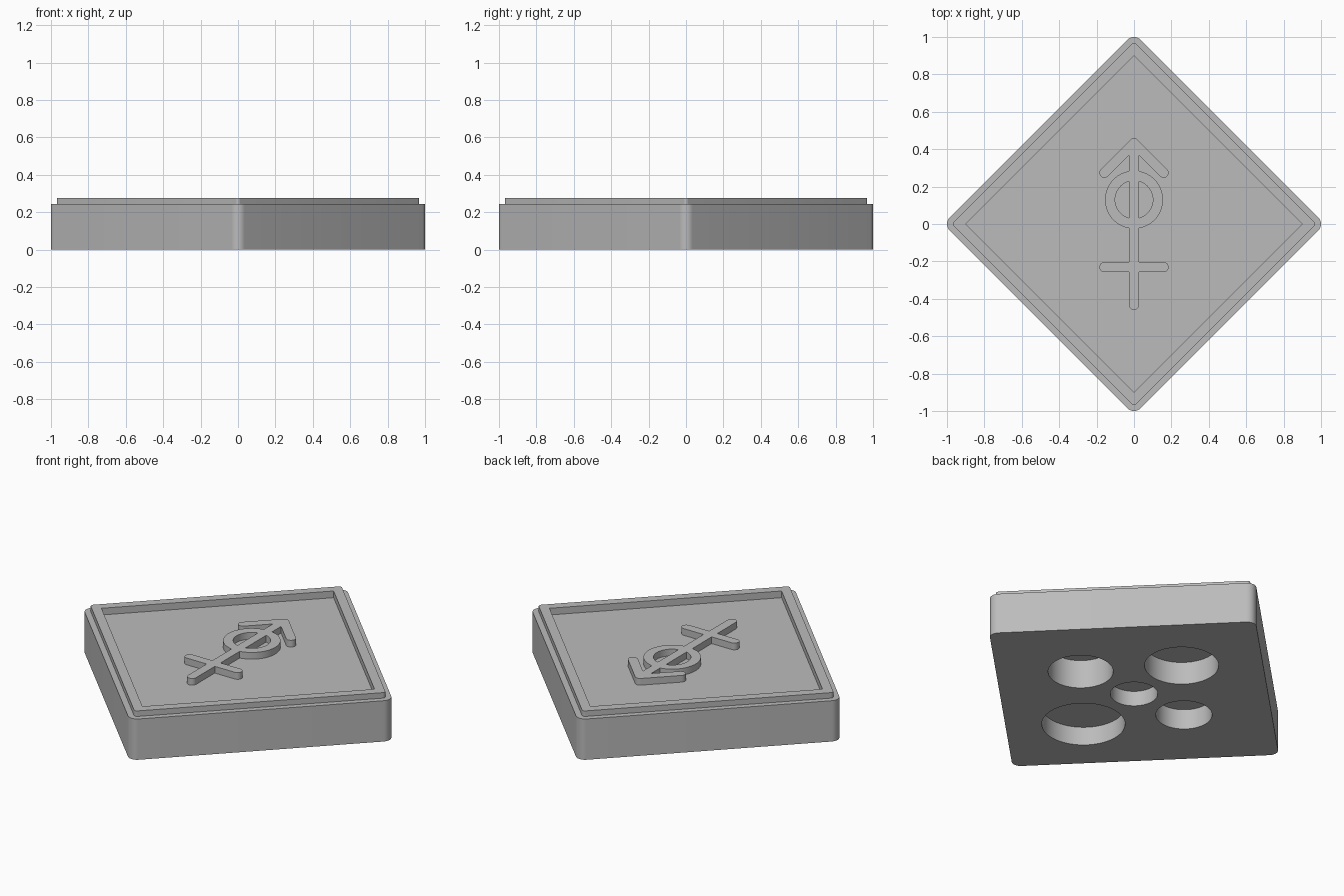
import bpy, bmesh
from math import sin, cos, pi, sqrt, radians
from mathutils import Vector, Matrix

old = bpy.data.objects.get("Cube")
if old:
    bpy.data.objects.remove(old, do_unlink=True)

BASE_TOP, RIM_TOP, FLOOR = 0.243, 0.276, 0.236
STROKE = 0.027

grey = bpy.data.materials.new("matte grey")
grey.use_nodes = True
colour = (0.5, 0.5, 0.5, 1)
grey.diffuse_color = colour
grey.node_tree.nodes["Principled BSDF"].inputs["Base Color"].default_value = colour


def make_object(name, bm):
    bmesh.ops.recalc_face_normals(bm, faces=bm.faces)
    mesh = bpy.data.meshes.new(name)
    bm.to_mesh(mesh)
    bm.free()
    mesh.materials.append(grey)
    obj = bpy.data.objects.new(name, mesh)
    bpy.context.collection.objects.link(obj)
    return obj


def rounded_diamond(reach, radius, z, steps=8):
    """Square turned 45 degrees with rounded corners; reach is measured to the rounded tip."""
    pts = []
    centre = reach - radius
    for corner in range(4):
        a = corner * pi / 2
        for i in range(steps + 1):
            b = a - pi / 4 + pi / 2 * i / steps
            pts.append(Vector((centre * cos(a) + radius * cos(b),
                               centre * sin(a) + radius * sin(b), z)))
    return pts


def loft(name, rings):
    bm = bmesh.new()
    loops = [[bm.verts.new(p) for p in ring] for ring in rings]
    for lo, hi in zip(loops, loops[1:]):
        for i in range(len(lo)):
            j = (i + 1) % len(lo)
            bm.faces.new((lo[i], lo[j], hi[j], hi[i]))
    bm.faces.new(loops[0][::-1])
    bm.faces.new(loops[-1])
    bmesh.ops.remove_doubles(bm, verts=bm.verts, dist=1e-5)
    return make_object(name, bm)


def cylinder(name, x, y, radius, z0, z1, sides=64):
    bm = bmesh.new()
    bmesh.ops.create_cone(bm, cap_ends=True, segments=sides, radius1=radius, radius2=radius,
                          depth=z1 - z0, matrix=Matrix.Translation((x, y, (z0 + z1) / 2)))
    return make_object(name, bm)


def stroke(name, start, end, z0, z1, steps=12):
    """Bar with round ends between two points."""
    a, b = Vector(start), Vector(end)
    d = (b - a).normalized()
    side = Vector((-d.y, d.x))
    outline = []
    for c, turn in ((b, 1), (a, -1)):
        for i in range(steps + 1):
            t = pi * i / steps
            outline.append(c + STROKE * turn * (d * sin(t) - side * cos(t)))
    return loft(name, [[Vector((p.x, p.y, z)) for p in outline] for z in (z0, z1)])


def combine(target, tools, operation):
    """Apply a chain of booleans, then discard the tools."""
    for tool in tools:
        mod = target.modifiers.new(operation.lower(), "BOOLEAN")
        mod.operation, mod.object, mod.solver = operation, tool, "EXACT"
    graph = bpy.context.evaluated_depsgraph_get()
    mesh = bpy.data.meshes.new_from_object(target.evaluated_get(graph))
    target.modifiers.clear()
    target.data = mesh
    for tool in tools:
        bpy.data.objects.remove(tool, do_unlink=True)


def smooth(obj):
    bpy.ops.object.select_all(action="DESELECT")
    obj.select_set(True)
    bpy.context.view_layer.objects.active = obj
    bpy.ops.object.shade_smooth_by_angle(angle=radians(30))


# Tile body: base block, stepped rim and recessed floor
tile = loft("tile_body", [
    rounded_diamond(1.0, 0.05, 0),
    rounded_diamond(1.0, 0.05, BASE_TOP),
    rounded_diamond(0.967, 0.017, BASE_TOP),
    rounded_diamond(0.967, 0.017, RIM_TOP),
    rounded_diamond(0.90, 0, RIM_TOP),
    rounded_diamond(0.90, 0, FLOOR),
])

# Round pockets underneath, each a different size: direction, radius, depth
pockets = [((0, 0), 0.128, 0.09), ((-1, 0), 0.152, 0.12), ((1, 0), 0.176, 0.17),
           ((0, 1), 0.20, 0.135), ((0, -1), 0.225, 0.11)]
cutters = []
for (dx, dy), r, depth in pockets:
    reach = 0.2 + r
    cutters.append(cylinder("pocket_cutter", dx * reach, dy * reach, r, -0.1, depth))
combine(tile, cutters, "DIFFERENCE")
smooth(tile)

# Raised symbol: ring, shaft, crossbar and arrow head
foot = FLOOR - 0.01
symbol = cylinder("raised_symbol", 0, 0.13, 0.155, foot, RIM_TOP)
combine(symbol, [cylinder("ring_hole", 0, 0.13, 0.101, foot - 0.1, RIM_TOP + 0.1)], "DIFFERENCE")
tip = (0, 0.432)
bars = [stroke("shaft", (0, -0.432), tip, foot, RIM_TOP),
        stroke("crossbar", (-0.158, -0.23), (0.158, -0.23), foot, RIM_TOP)]
for s in (-1, 1):
    bars.append(stroke("arrow_arm", (s * 0.158, 0.274), tip, foot, RIM_TOP))
combine(symbol, bars, "UNION")
smooth(symbol)
